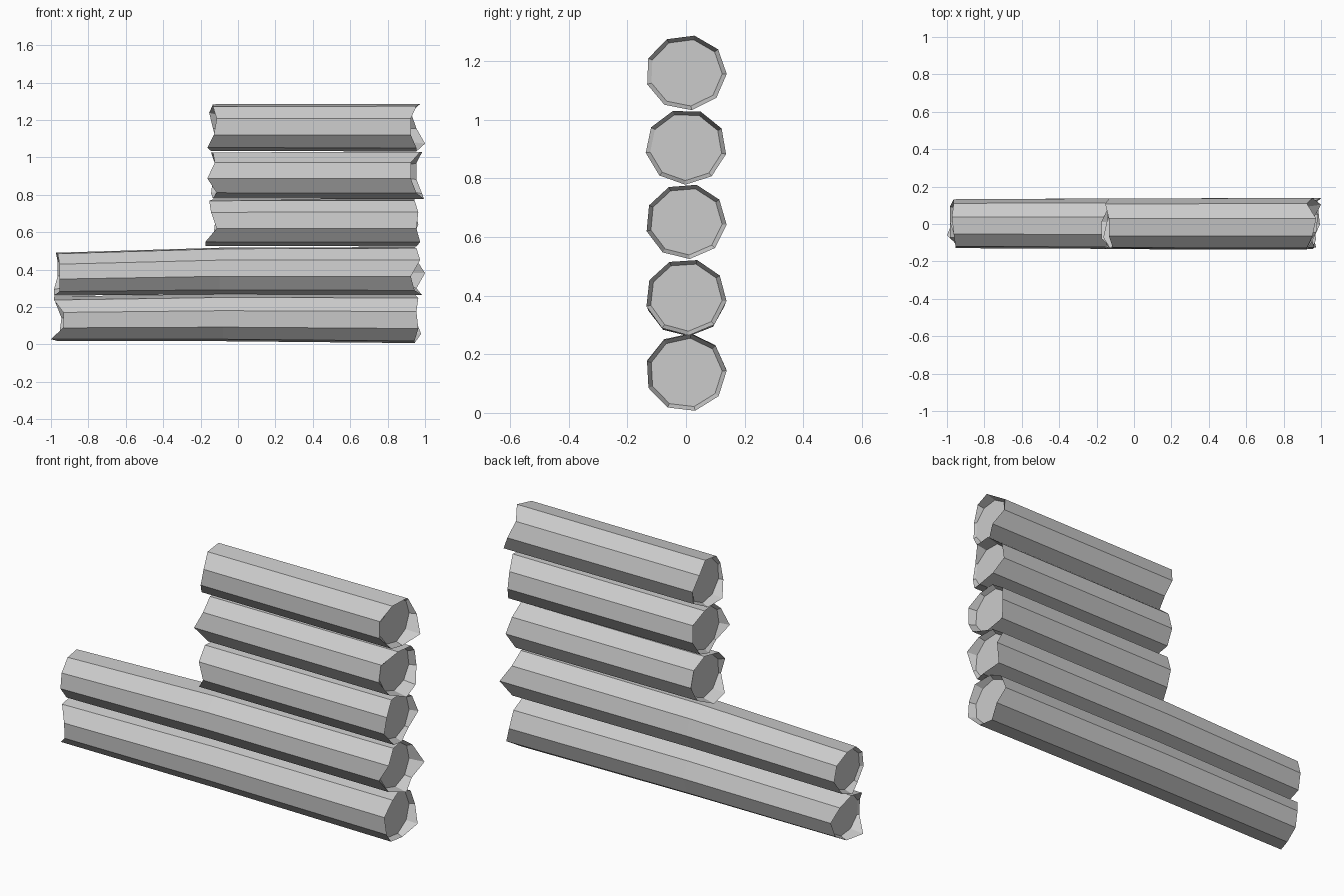
import bpy, bmesh
from math import sin, cos, radians

if "Cube" in bpy.data.objects:
    bpy.data.objects.remove(bpy.data.objects["Cube"])

SIDES = 9


def log(name, phase, sections, left_rim, right_rim):
    """Nine-sided log along x. Sections are (x, z, y radius, z radius), left to right.
    Rim values are how far each bark corner sticks out past the recessed end cap."""
    bm = bmesh.new()

    def ring(section, scale=1.0, out=None):
        x, z, ry, rz = section
        vs = []
        for i in range(SIDES):
            a = radians(phase + 40 * i)
            dx = out[i] if out else 0
            vs.append(bm.verts.new((x + dx, ry * scale * cos(a), z + rz * scale * sin(a))))
        return vs

    first, last = sections[0], sections[-1]
    rings = [ring(first, 0.89),
             ring(first, 1, [-e - 0.004 for e in left_rim])]
    rings += [ring(s) for s in sections[1:-1]]
    rings += [ring(last, 1, [e + 0.004 for e in right_rim]),
              ring(last, 0.89)]

    # bark, inner rim walls and flat end caps
    for a, b in zip(rings, rings[1:]):
        for i in range(SIDES):
            j = (i + 1) % SIDES
            bm.faces.new((a[i], a[j], b[j], b[i]))
    bm.faces.new(rings[0])
    bm.faces.new(rings[-1])
    bmesh.ops.recalc_face_normals(bm, faces=bm.faces)
    mesh = bpy.data.meshes.new(name)
    bm.to_mesh(mesh)
    bm.free()
    obj = bpy.data.objects.new(name, mesh)
    bpy.context.collection.objects.link(obj)
    return obj


# two long logs, slightly bent in the middle
log("long_log_bottom", 3,
    [(-.93, .136, .133, .121), (-.08, .143, .137, .129), (.92, .137, .139, .133)],
    [.01, .04, .05, .05, 0, 0, .066, .03, .02],
    [.02, .02, .02, .04, .03, .04, .02, .02, .055])
log("long_log_upper", -6,
    [(-.94, .378, .133, .117), (-.1, .395, .137, .127), (.92, .395, .139, .131)],
    [.02, .02, .03, .02, .01, .01, .01, .04, .04],
    [.076, .02, .02, .03, .05, 0, .02, .06, .03])

# three short logs stacked on the right half
short_logs = [
    ("short_log_lower", -5, .653,
     [.01, .01, .02, .04, .03, 0, .06, .06, .02],
     [.04, .02, .02, .02, .04, .03, .05, .03, .01]),
    ("short_log_middle", 29, .907,
     [.01, .03, .02, .01, .05, 0, .02, .03, .02],
     [.03, .06, .05, 0, 0, .03, .07, .06, .03]),
    ("short_log_top", -2, 1.16,
     [.02, .04, .02, .02, 0, .015, .05, .03, 0],
     [.03, 0, .05, .03, 0, 0, .03, .03, .076]),
]
for name, phase, z, left, right in short_logs:
    log(name, phase, [(-.11, z, .136, .127), (.92, z, .139, .129)], left, right)
